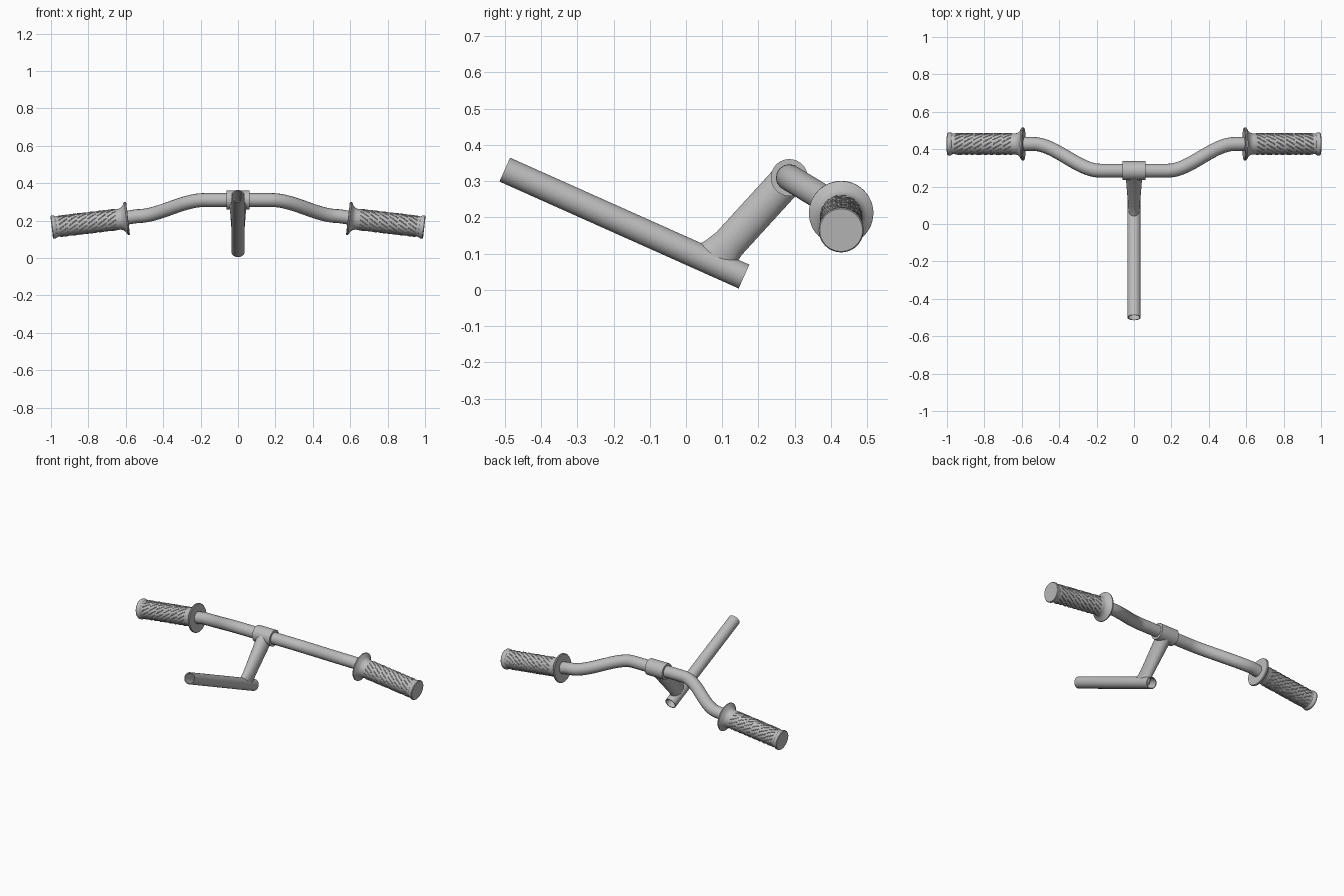
import bpy, bmesh, math
from mathutils import Vector

cube = bpy.data.objects.get("Cube")
if cube:
    bpy.data.objects.remove(cube, do_unlink=True)

grey = bpy.data.materials.new("plain grey")
grey.use_nodes = True
colour = (0.5, 0.5, 0.5, 1)
grey.diffuse_color = colour
grey.node_tree.nodes["Principled BSDF"].inputs["Base Color"].default_value = colour


def link(name, data):
    ob = bpy.data.objects.new(name, data)
    bpy.context.collection.objects.link(ob)
    data.materials.append(grey)
    return ob


def loft(name, start, end, rings, sides=40, closed=False):
    """Skin elliptical rings (distance, half width, half depth) along an axis."""
    start, end = Vector(start), Vector(end)
    axis = (end - start).normalized()
    side = Vector((0, 1, 0)) if abs(axis.x) > 0.5 else Vector((1, 0, 0))
    side = (side - axis * side.dot(axis)).normalized()
    other = axis.cross(side)
    bm = bmesh.new()
    loops = []
    for d, a, b in rings:
        loops.append([bm.verts.new(start + axis * d
                                   + side * a * math.cos(math.tau * i / sides)
                                   + other * b * math.sin(math.tau * i / sides))
                      for i in range(sides)])
    pairs = list(zip(loops, loops[1:]))
    if closed:
        pairs.append((loops[-1], loops[0]))
    else:
        bm.faces.new(loops[0])
        bm.faces.new(loops[-1])
    for p, q in pairs:
        for i in range(sides):
            j = (i + 1) % sides
            bm.faces.new((p[i], p[j], q[j], q[i]))
    bmesh.ops.recalc_face_normals(bm, faces=bm.faces)
    mesh = bpy.data.meshes.new(name)
    bm.to_mesh(mesh)
    bm.free()
    ob = link(name, mesh)
    bpy.ops.object.select_all(action='DESELECT')
    ob.select_set(True)
    bpy.context.view_layer.objects.active = ob
    bpy.ops.object.shade_smooth_by_angle(angle=math.radians(35))
    return ob


def tube(name, start, end, outer, inner):
    length = (Vector(end) - Vector(start)).length
    return loft(name, start, end, [(0, outer, outer), (length, outer, outer),
                                   (length, inner, inner), (0, inner, inner)], closed=True)


def curve(name, radius, resolution):
    data = bpy.data.curves.new(name, 'CURVE')
    data.dimensions = '3D'
    data.bevel_depth = radius
    data.bevel_resolution = resolution
    data.use_fill_caps = True
    return data


def add_line(data, points):
    spline = data.splines.new('POLY')
    spline.points.add(len(points) - 1)
    for p, co in zip(spline.points, points):
        p.co = (*co, 1)
    spline.use_smooth = True


# Hollow steering tube
tube("steering_tube", (0, -0.5, 0.332), (0, 0.16, 0.037), 0.036, 0.031)

# Stem, flared at the weld and widening toward the clamp
stem_start, clamp = Vector((0, 0.075, 0.08)), Vector((0, 0.285, 0.31))
length = (clamp - stem_start).length
loft("stem", stem_start, clamp, [(0, 0.03, 0.062), (0.03, 0.031, 0.053),
                                 (0.065, 0.033, 0.047), (length, 0.047, 0.047)])

# Clamp collar around the bar
tube("clamp", (-0.062, 0.285, 0.31), (0.062, 0.285, 0.31), 0.051, 0.035)

# Handlebar with a smooth double bend on each side
half = [Vector((0.18, 0.285, 0.31))]
for i in range(1, 25):
    t = i / 24
    s = t * t * (3 - 2 * t)
    half.append(Vector((0.18 + 0.36 * t, 0.285 + 0.143 * s, 0.31 - 0.086 * s)))
half.append(Vector((0.64, 0.428, 0.208)))
bar = curve("handlebar", 0.037, 6)
add_line(bar, [Vector((-p.x, p.y, p.z)) for p in reversed(half)] + half)
link("handlebar", bar)

# Grips: flange, sleeve, end lip and short slanted ribs
profile = [(0, 0.045), (0, 0.086), (0.004, 0.089), (0.010, 0.089), (0.014, 0.084),
           (0.022, 0.070), (0.032, 0.061), (0.045, 0.056), (0.385, 0.055),
           (0.392, 0.060), (0.398, 0.062), (0.407, 0.062), (0.411, 0.059)]
for label, sign in (("left", 1), ("right", -1)):
    inner = Vector((sign * 0.588, 0.428, 0.213))
    outer = Vector((sign * 0.995, 0.428, 0.165))
    loft(label + "_grip", inner, outer, [(d, r, r) for d, r in profile], sides=48)

    axis = (outer - inner).normalized()
    u = Vector((0, 1, 0))
    v = axis.cross(u)
    ribs = curve(label + "_grip_ribs", 0.003, 1)
    for row in range(6):
        for k in range(14):
            angle = math.tau * (k + row * 0.5) / 14
            points = []
            for step in range(5):
                d = 0.065 + row * 0.052 + 0.045 * step / 4
                a = angle + sign * 0.5 * step / 4
                points.append(inner + axis * d + (u * math.cos(a) + v * math.sin(a)) * 0.0555)
            add_line(ribs, points)
    link(label + "_grip_ribs", ribs)
